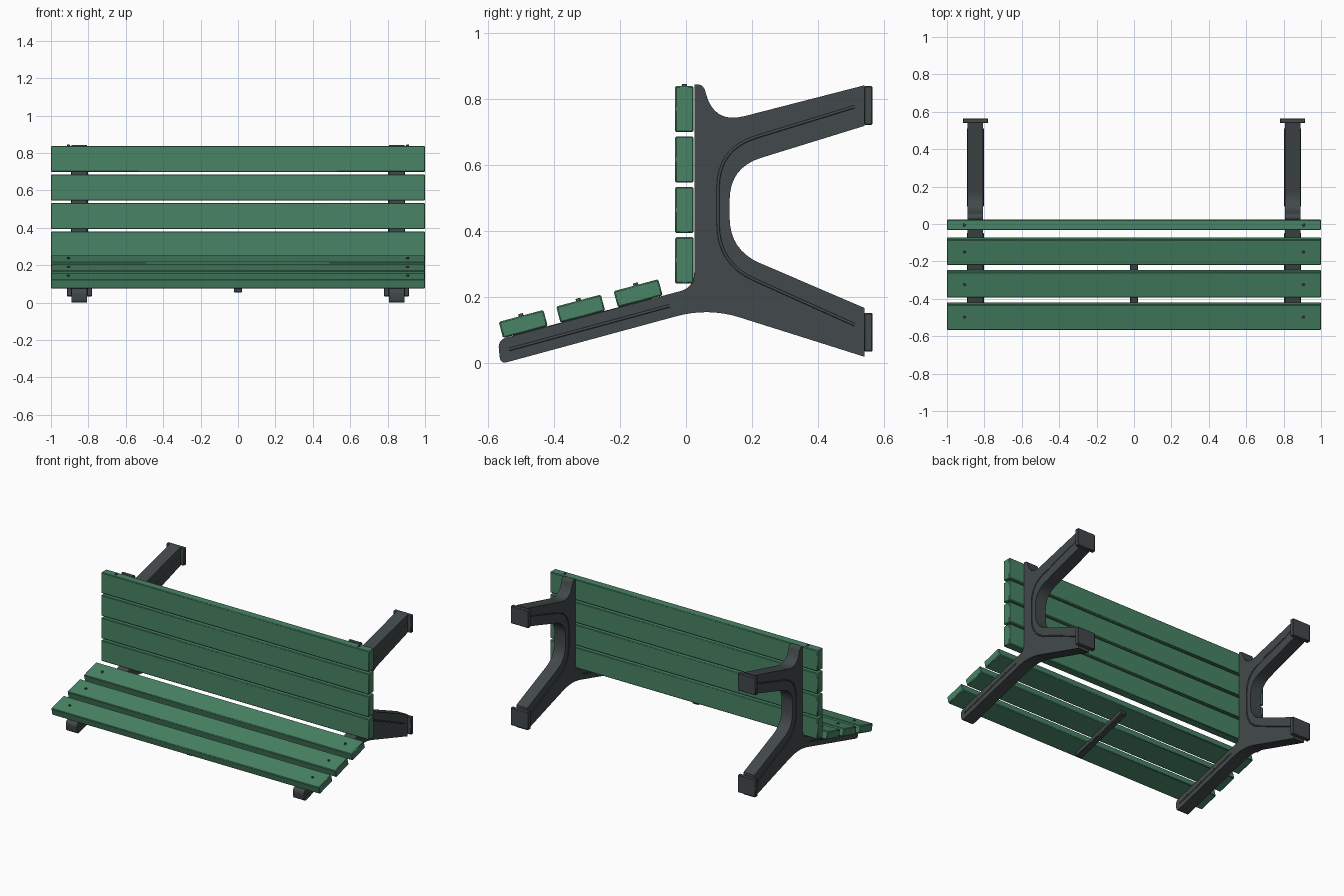
import bpy
import bmesh
import math
from mathutils import Matrix, Vector

cube = bpy.data.objects.get("Cube")
if cube:
    bpy.data.objects.remove(cube, do_unlink=True)


def material(name, rgb):
    m = bpy.data.materials.new(name)
    m.use_nodes = True
    m.diffuse_color = (*rgb, 1)
    m.node_tree.nodes["Principled BSDF"].inputs["Base Color"].default_value = (*rgb, 1)
    return m


GREEN = material("green_slats", (0.065, 0.23, 0.13))
DARK = material("dark_metal", (0.055, 0.066, 0.07))
TILT = math.radians(15)
FRAME_X = 0.848
HALF = 0.041


def finish(bm, name, mat, bevel=0.0, segments=2):
    bmesh.ops.recalc_face_normals(bm, faces=bm.faces)
    mesh = bpy.data.meshes.new(name)
    bm.to_mesh(mesh)
    bm.free()
    mesh.materials.append(mat)
    obj = bpy.data.objects.new(name, mesh)
    bpy.context.collection.objects.link(obj)
    if bevel:
        mod = obj.modifiers.new("bevel", 'BEVEL')
        mod.width = bevel
        mod.segments = segments
        mod.limit_method = 'ANGLE'
        mod.angle_limit = math.radians(40)
    bpy.ops.object.select_all(action='DESELECT')
    obj.select_set(True)
    bpy.context.view_layer.objects.active = obj
    bpy.ops.object.shade_smooth_by_angle(angle=math.radians(35))
    return obj


def box(name, centre, size, mat, tilt=0.0, bevel=0.004):
    bm = bmesh.new()
    place = Matrix.Translation(centre) @ Matrix.Rotation(tilt, 4, 'X')
    bmesh.ops.create_cube(bm, size=1, matrix=place @ Matrix.Diagonal((*size, 1)))
    return finish(bm, name, mat, bevel, 1)


def bolt(name, centre, tilt=0.0):
    bm = bmesh.new()
    place = Matrix.Translation(centre) @ Matrix.Rotation(tilt, 4, 'X')
    bmesh.ops.create_cone(bm, cap_ends=True, segments=12, radius1=0.009,
                          radius2=0.007, depth=0.012, matrix=place)
    finish(bm, name, DARK)


def rounded(corners, closed=True, steps=8):
    """Round each (y, z, cut) corner with a quadratic arc."""
    out = []
    n = len(corners)
    for i, (y, z, cut) in enumerate(corners):
        p = Vector((y, z))
        if cut == 0 or (not closed and i in (0, n - 1)):
            out.append(p)
            continue
        a = p + (Vector(corners[i - 1][:2]) - p).normalized() * cut
        b = p + (Vector(corners[(i + 1) % n][:2]) - p).normalized() * cut
        for k in range(steps + 1):
            t = k / steps
            out.append(a * (1 - t) ** 2 + p * 2 * t * (1 - t) + b * t * t)
    return out


# Side frame outline: seat arm, lower leg, arch, upper leg, back post
FRAME = [
    (-0.562, -0.004, 0.022), (0.068, 0.167, 0.10),
    (0.54, 0.018, 0), (0.54, 0.166, 0),
    (0.132, 0.341, 0.10), (0.132, 0.591, 0.10),
    (0.54, 0.717, 0), (0.54, 0.84, 0),
    (0.085, 0.723, 0.095), (0.052, 0.846, 0.025),
    (0.025, 0.842, 0.006), (0.025, 0.228, 0.045),
    (-0.57, 0.069, 0.028),
]
ARCH_RIB = [(0.51, 0.775, 0), (0.097, 0.648, 0.12),
            (0.097, 0.301, 0.12), (0.51, 0.115, 0)]
SEAT_RIB = [(-0.535, 0.04, 0), (-0.05, 0.172, 0)]


def rib(name, x, corners):
    curve = bpy.data.curves.new(name, 'CURVE')
    curve.dimensions = '3D'
    curve.bevel_depth = 0.0045
    curve.bevel_resolution = 2
    curve.use_fill_caps = True
    pts = rounded(corners, closed=False)
    spline = curve.splines.new('POLY')
    spline.points.add(len(pts) - 1)
    for point, p in zip(spline.points, pts):
        point.co = (x, p.x, p.y, 1)
    curve.materials.append(DARK)
    bpy.context.collection.objects.link(bpy.data.objects.new(name, curve))


for side, s in (("left", 1), ("right", -1)):
    # Cast frame
    bm = bmesh.new()
    face = bm.faces.new([bm.verts.new((s * FRAME_X - HALF, p.x, p.y))
                         for p in rounded(FRAME)])
    ext = bmesh.ops.extrude_face_region(bm, geom=[face])
    verts = [v for v in ext["geom"] if isinstance(v, bmesh.types.BMVert)]
    bmesh.ops.translate(bm, verts=verts, vec=(2 * HALF, 0, 0))
    finish(bm, side + "_frame", DARK, 0.006)

    # Raised ribs on both faces of the frame
    for face_name, f in (("outer", s), ("inner", -s)):
        x = s * FRAME_X + f * HALF
        rib(f"{side}_{face_name}_arch_rib", x, ARCH_RIB)
        rib(f"{side}_{face_name}_seat_rib", x, SEAT_RIB)

    # Foot pads on the leg ends
    for level, z in (("lower", 0.092), ("upper", 0.779)):
        box(f"{side}_{level}_foot", (s * FRAME_X, 0.552, z),
            (0.134, 0.026, 0.117), DARK, bevel=0.003)

# Seat slats with their bolts
for i in range(3):
    c = Vector((0, -0.493 + 0.174 * i, 0.117 + 0.0465 * i))
    box(f"seat_slat_{i + 1}", c, (2, 0.14, 0.051), GREEN, TILT)
    top = c + Vector((0, -math.sin(TILT), math.cos(TILT))) * 0.0265
    for side, s in (("left", 1), ("right", -1)):
        bolt(f"seat_bolt_{i + 1}_{side}", top + Vector((s * 0.907, 0, 0)), TILT)

# Back slats
for i in range(4):
    box(f"back_slat_{i + 1}", (0, -0.005, 0.31 + 0.1527 * i),
        (2, 0.056, 0.14), GREEN)
for side, s in (("left", 1), ("right", -1)):
    bolt(f"back_bolt_{side}", (s * 0.907, -0.005, 0.838))

# Middle brace under the seat
box("seat_brace", (0, -0.311, 0.124), (0.044, 0.44, 0.03), DARK, TILT)
